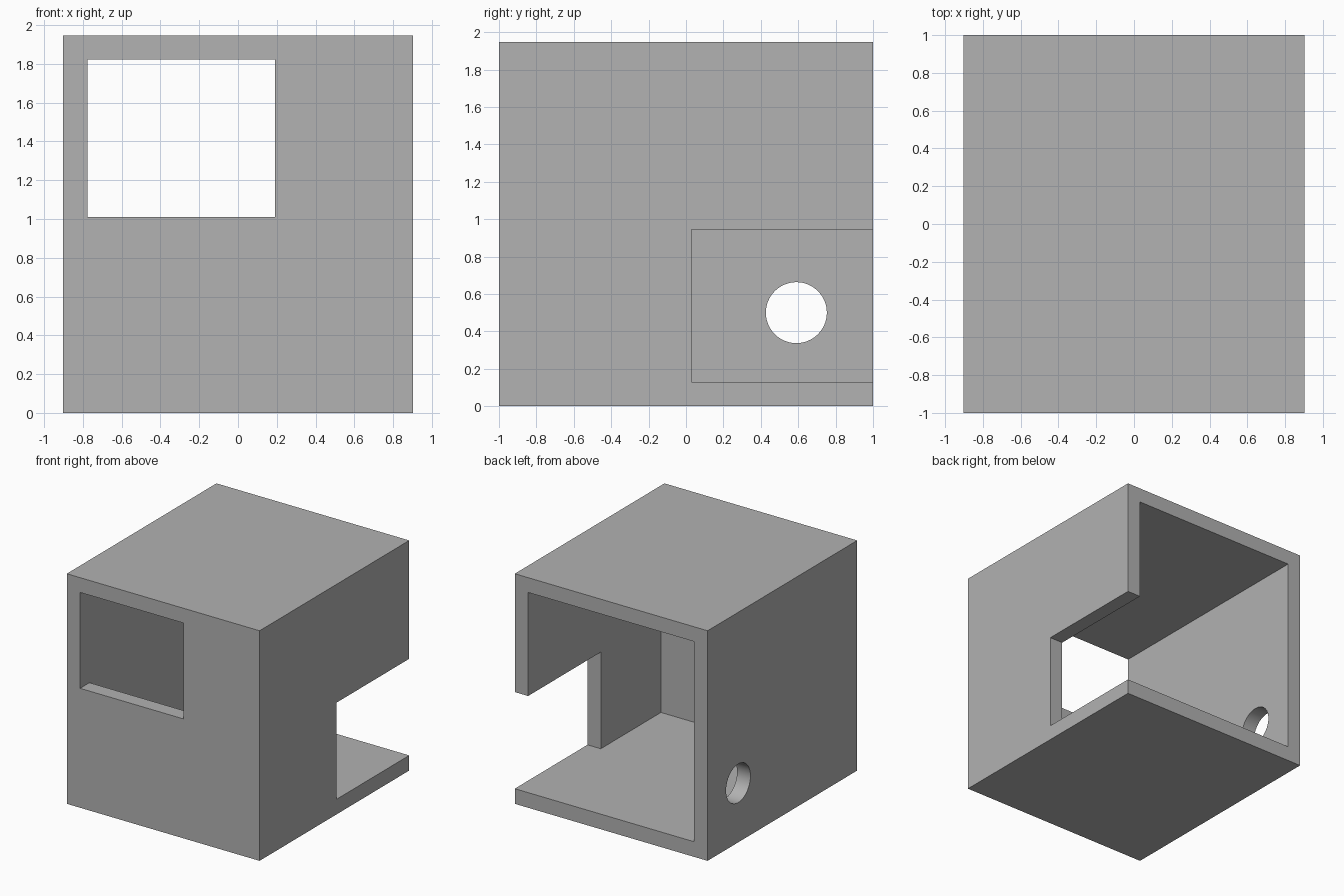
import bpy
import math
from mathutils import Vector

cube = bpy.data.objects.get("Cube")
if cube:
    bpy.data.objects.remove(cube, do_unlink=True)

WIDTH, DEPTH, HEIGHT = 1.804, 2.0, 1.946
WALL = 0.125
X, Y = WIDTH / 2, DEPTH / 2          # outer half sizes
IN_X = X - WALL                      # inner side walls
CEILING = HEIGHT - WALL
FLOOR = 0.128
OVER = 0.2                           # cutter overshoot


def box(name, low, high):
    """Axis-aligned box between two corners."""
    low, high = Vector(low), Vector(high)
    bpy.ops.mesh.primitive_cube_add(size=1, location=(low + high) / 2)
    obj = bpy.context.object
    obj.name = name
    obj.scale = high - low
    bpy.ops.object.transform_apply(location=True, rotation=True, scale=True)
    return obj


def cut(body, cutter):
    """Subtract the cutter from the body and discard it."""
    cutter.hide_render = True
    mod = body.modifiers.new(cutter.name, 'BOOLEAN')
    mod.operation = 'DIFFERENCE'
    mod.solver = 'EXACT'
    mod.object = cutter
    bpy.context.view_layer.objects.active = body
    bpy.ops.object.modifier_apply(modifier=mod.name)
    bpy.data.objects.remove(cutter, do_unlink=True)


# Outer block
housing = box("housing", (-X, -Y, 0), (X, Y, HEIGHT))

# Main cavity, open at the back
cut(housing, box("cavity", (-IN_X, -0.775, FLOOR), (IN_X, Y + OVER, CEILING)))

# Shallow rebate behind the front window
cut(housing, box("window_rebate", (-IN_X, -Y + WALL, 0.945), (0.255, 0, CEILING)))

# Front window
cut(housing, box("front_window", (-IN_X, -Y - OVER, 1.01), (0.19, 0, CEILING)))

# Notch in the left wall, open to the back
cut(housing, box("side_notch", (0.5, 0.029, FLOOR), (X + OVER, Y + OVER, 0.945)))

# Round cable hole in the right wall
bpy.ops.mesh.primitive_cylinder_add(vertices=64, radius=0.163, depth=0.5,
                                    location=(-X, 0.59, 0.5),
                                    rotation=(0, math.pi / 2, 0))
hole = bpy.context.object
hole.name = "cable_hole"
cut(housing, hole)

# Plain grey finish
grey = bpy.data.materials.new("plain_grey")
grey.use_nodes = True
colour = (0.445, 0.445, 0.445, 1)
grey.diffuse_color = colour
grey.node_tree.nodes["Principled BSDF"].inputs["Base Color"].default_value = colour
housing.data.materials.clear()
housing.data.materials.append(grey)
for face in housing.data.polygons:
    face.material_index = 0

# Smooth hole wall, crisp box edges
bpy.ops.object.select_all(action='DESELECT')
housing.select_set(True)
bpy.context.view_layer.objects.active = housing
bpy.ops.object.shade_smooth_by_angle(angle=math.radians(30))
